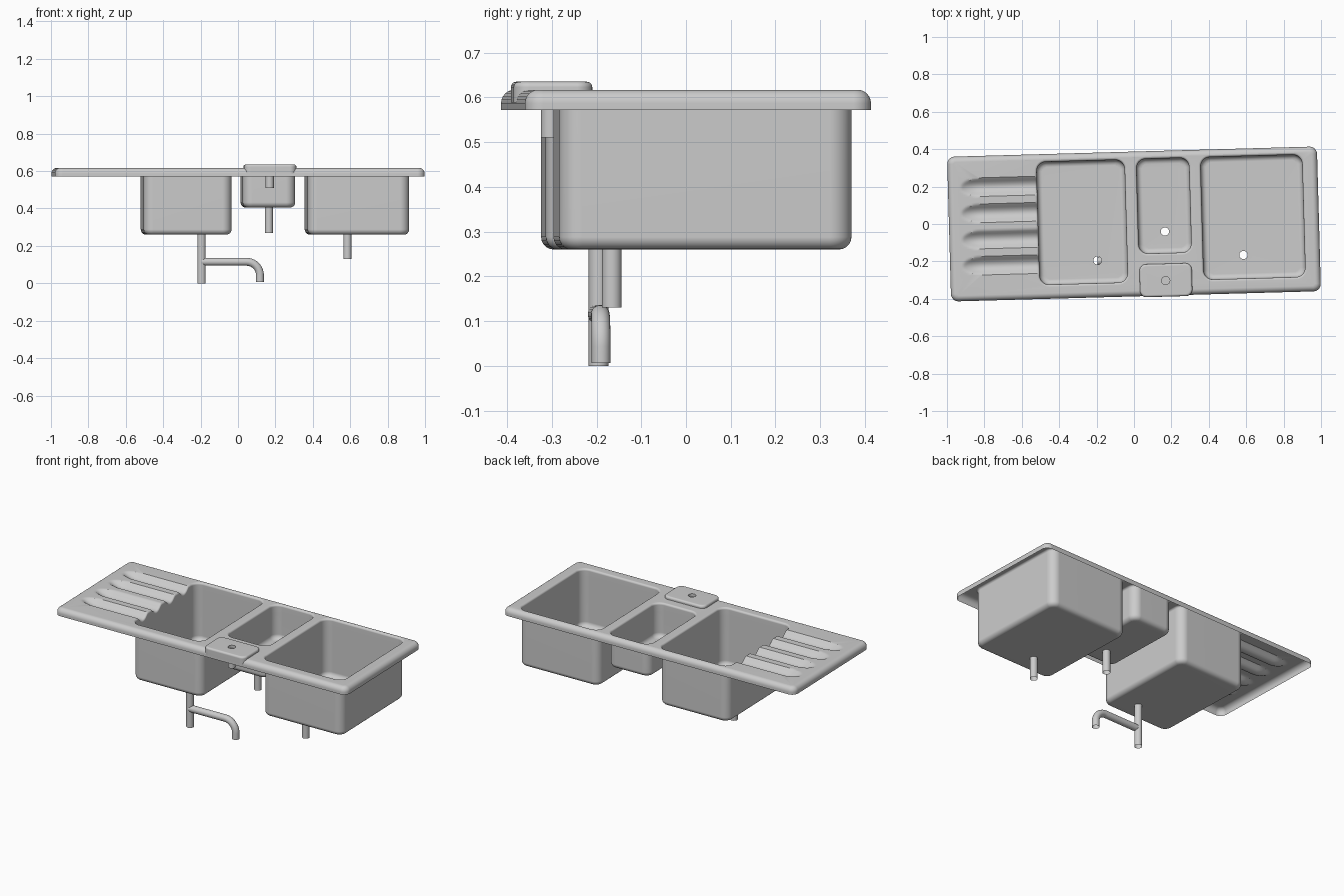
import bpy, bmesh, math
from math import sin, cos, pi, hypot

if "Cube" in bpy.data.objects:
    bpy.data.objects.remove(bpy.data.objects["Cube"])

TURN = 0.028          # the whole sink sits slightly rotated in plan
TOP, SKIRT = 0.617, 0.572
LIP = 0.012           # rounding around bowl mouths
GROOVES = [-0.2, -0.061, 0.08, 0.22]
ROWS = [-0.25 + 0.01 * i for i in range(53)]


def groove_depth(u, v):
    d = 0
    for c in GROOVES:
        r = hypot((v - c) / 0.046, max(0, -0.82 - u) / 0.1)
        d = max(d, 0.03 * (1 - r * r))
    return d


def rounded_rect(box, r, inset=0, left_ys=(), n=8):
    x0, x1, y0, y1 = box[0] + inset, box[1] - inset, box[2] + inset, box[3] - inset
    r = max(r - inset, 0.004)
    pts = []
    for cx, cy, a0 in ((x1 - r, y0 + r, -pi / 2), (x1 - r, y1 - r, 0),
                       (x0 + r, y1 - r, pi / 2), (x0 + r, y0 + r, pi)):
        if a0 == pi:
            pts += [(x0, y) for y in reversed(left_ys)]
        pts += [(cx + r * cos(a0 + pi / 2 * i / n), cy + r * sin(a0 + pi / 2 * i / n))
                for i in range(n + 1)]
    return pts


def circle(x, y, r, n=24):
    return [(x + r * cos(2 * pi * i / n), y + r * sin(2 * pi * i / n)) for i in range(n)]


def ring(bm, pts):
    return [bm.verts.new(p) for p in pts]


def skin(bm, rings):
    for a, b in zip(rings, rings[1:]):
        for i in range(len(a)):
            j = (i + 1) % len(a)
            bm.faces.new((a[i], a[j], b[j], b[i]))


def edges_of(bm, loop):
    out = []
    for i, v in enumerate(loop):
        w = loop[(i + 1) % len(loop)]
        out.append(bm.edges.get((v, w)) or bm.edges.new((v, w)))
    return out


def fill(bm, edges):
    bmesh.ops.triangle_fill(bm, use_beauty=True, use_dissolve=False,
                            edges=edges, normal=(0, 0, 1))


def finish(bm, name):
    bmesh.ops.recalc_face_normals(bm, faces=bm.faces[:])
    me = bpy.data.meshes.new(name)
    bm.to_mesh(me)
    bm.free()
    ob = bpy.data.objects.new(name, me)
    bpy.context.collection.objects.link(ob)
    ob.rotation_euler.z = TURN
    bpy.ops.object.select_all(action='DESELECT')
    ob.select_set(True)
    bpy.context.view_layer.objects.active = ob
    bpy.ops.object.shade_smooth_by_angle(angle=math.radians(35))
    ob.modifiers.new("weighted", 'WEIGHTED_NORMAL').keep_sharp = True
    return ob


def bowl(bm, box, floor, drain, left_ys=()):
    """Rounded mouth, straight walls, filleted floor with a drain hole."""
    rings = []
    for i in range(5):
        a = pi / 2 * i / 4
        pts = rounded_rect(box, 0.05, -LIP * (1 - sin(a)), left_ys)
        rings.append(ring(bm, [
            (x, y, TOP - LIP * (1 - cos(a))
             - (groove_depth(x, y) if left_ys and x < box[0] + 0.001 else 0))
            for x, y in pts]))
    f = 0.028
    rings.append(ring(bm, [(x, y, TOP - 0.05) for x, y in rounded_rect(box, 0.05, 0, left_ys)]))
    for i in range(6):
        a = pi / 2 * i / 5
        rings.append(ring(bm, [(x, y, floor + f * (1 - sin(a)))
                               for x, y in rounded_rect(box, 0.05, f * (1 - cos(a)), left_ys)]))
    skin(bm, rings)
    hole = ring(bm, [(x, y, floor) for x, y in circle(*drain, 0.022)])
    fill(bm, edges_of(bm, rings[-1]) + edges_of(bm, hole))


# Pressed sheet: bowls, drainboard and rim
DRAINS = [(-0.2, -0.19), (0.164, -0.045), (0.58, -0.182)]
BOWLS = [(-0.512, -0.042, -0.311, 0.345), (0.022, 0.303, -0.16, 0.346),
         (0.365, 0.908, -0.308, 0.346)]
FLOORS = [0.26, 0.405, 0.26]
bm = bmesh.new()
for k in range(3):
    bowl(bm, BOWLS[k], FLOORS[k], DRAINS[k], ROWS if k == 0 else ())

# Grooved drainboard patch, running into the large left bowl
u0, u1, cols = -0.93, BOWLS[0][0] - LIP, 40
us = [u0 + (u1 - u0) * i / cols for i in range(cols + 1)]
grid = [[bm.verts.new((u, v, TOP - groove_depth(u, v))) for v in ROWS] for u in us]
for a, b in zip(grid, grid[1:]):
    for j in range(len(ROWS) - 1):
        bm.faces.new((a[j], b[j], b[j + 1], a[j + 1]))
bmesh.ops.remove_doubles(bm, verts=bm.verts[:], dist=0.0002)

# Rounded outer rim with open underside
PLATE = (-0.989, 0.989, -0.387, 0.387)
rim = [ring(bm, [(x, y, SKIRT) for x, y in rounded_rect(PLATE, 0.04)])]
for i in range(7):
    a = pi / 2 * i / 6
    rim.append(ring(bm, [(x, y, TOP - 0.03 * (1 - sin(a)))
                         for x, y in rounded_rect(PLATE, 0.04, 0.03 * (1 - cos(a)))]))
skin(bm, rim)

# Flat top between rim, bowls and drainboard
fill(bm, [e for e in bm.edges if len(e.link_faces) == 1
          and all(abs(v.co.z - TOP) < 1e-4 for v in e.verts)])
finish(bm, "sink_sheet")

# Raised tap ledge with tap hole
TAP = (0.161, -0.307)
LEDGE = (0.022, 0.302, -0.393, -0.217)
bm = bmesh.new()
rings = [ring(bm, [(x, y, 0.588) for x, y in rounded_rect(LEDGE, 0.035)])]
for i in range(6):
    a = pi / 2 * i / 5
    rings.append(ring(bm, [(x, y, 0.635 - 0.012 * (1 - sin(a)))
                           for x, y in rounded_rect(LEDGE, 0.035, 0.012 * (1 - cos(a)))]))
skin(bm, rings)
hole = ring(bm, [(x, y, 0.635) for x, y in circle(*TAP, 0.022)])
fill(bm, edges_of(bm, rings[-1]) + edges_of(bm, hole))
finish(bm, "tap_ledge")


def pipe(name, path, y, r=0.022, n=24):
    """Open tube swept along (x, z) points."""
    bm = bmesh.new()
    rings = []
    for i, (x, z) in enumerate(path):
        p, q = path[max(i - 1, 0)], path[min(i + 1, len(path) - 1)]
        l = hypot(q[0] - p[0], q[1] - p[1])
        tx, tz = (q[0] - p[0]) / l, (q[1] - p[1]) / l
        rings.append(ring(bm, [(x - tz * c, y + s, z + tx * c) for c, s in circle(0, 0, r, n)]))
    skin(bm, rings)
    finish(bm, name)


# Waste pipes, tap tail and overflow branch
ENDS = [0.0, 0.27, 0.13]
for name, (x, y), top, end in zip(("left_waste", "middle_waste", "right_waste"),
                                  DRAINS, FLOORS, ENDS):
    pipe(name, [(x, top), (x, end)], y)
pipe("tap_tail", [(TAP[0], 0.635), (TAP[0], 0.51)], TAP[1])
bend = [(0.04 + 0.072 * sin(pi / 2 * i / 10), 0.043 + 0.072 * cos(pi / 2 * i / 10))
        for i in range(11)]
pipe("branch_pipe", [(-0.2, 0.115)] + bend + [(0.112, 0.006)], -0.193, 0.021)
